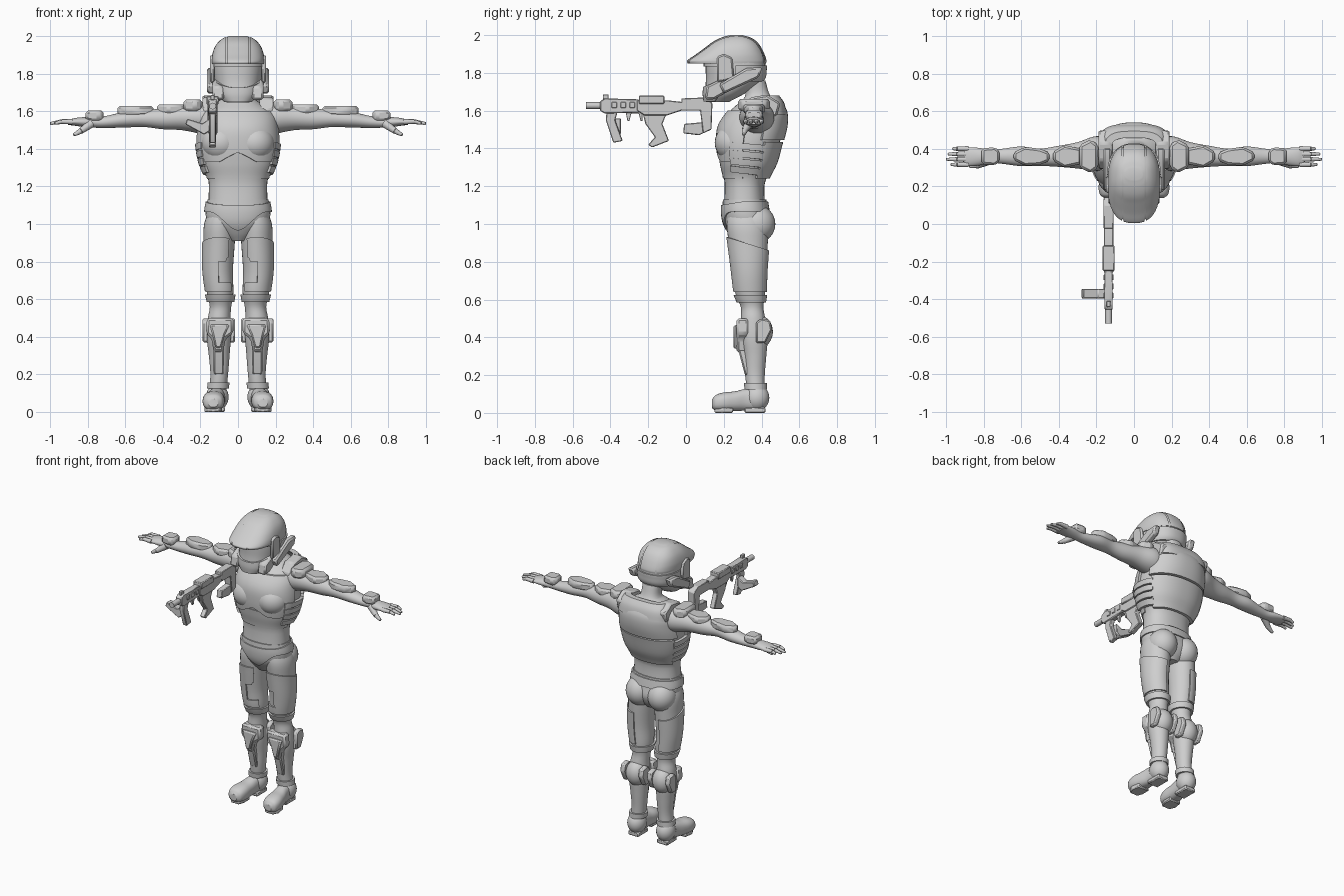
import bpy, bmesh
from math import sin, cos, radians, copysign
from mathutils import Vector, Matrix

if "Cube" in bpy.data.objects:
    bpy.data.objects.remove(bpy.data.objects["Cube"])

grey = bpy.data.materials.new("light grey")
grey.use_nodes = True
grey.diffuse_color = (0.62, 0.62, 0.62, 1)
grey.node_tree.nodes["Principled BSDF"].inputs["Base Color"].default_value = grey.diffuse_color


def finish(name, bm, mirror=False, bevel=0):
    bmesh.ops.recalc_face_normals(bm, faces=bm.faces)
    me = bpy.data.meshes.new(name)
    bm.to_mesh(me)
    bm.free()
    me.materials.append(grey)
    me.shade_smooth()
    me.set_sharp_from_angle(angle=radians(35))
    ob = bpy.data.objects.new(name, me)
    bpy.context.collection.objects.link(ob)
    if bevel:
        mod = ob.modifiers.new("Bevel", "BEVEL")
        mod.width, mod.segments = bevel, 1
    if mirror:
        ob.modifiers.new("Mirror", "MIRROR").use_mirror_merge = False
    return ob


def place(axis, t, u, v):
    return [(t, u, v), (u, t, v), (u, v, t)][axis]


def at(rings, t):
    """Smoothly interpolated (centre u, centre v, radius u, radius v) at t."""
    i = max(j for j in range(len(rings) - 1) if j == 0 or rings[j][0] <= t)

    def slope(j, k):
        a, b = rings[max(j - 1, 0)], rings[min(j + 1, len(rings) - 1)]
        return (b[k] - a[k]) / (b[0] - a[0])
    a, b = rings[i], rings[i + 1]
    h = b[0] - a[0]
    s = min(max((t - a[0]) / h, 0), 1)
    w = s * s * (3 - 2 * s)
    return [a[k] + (b[k] - a[k]) * w + h * s * (1 - s) * ((1 - s) * slope(i, k) - s * slope(i + 1, k))
            for k in range(1, 5)]


def point(rings, axis, t, deg, grow, power):
    cu, cv, ru, rv = at(rings, t)
    c, s = cos(radians(deg)), sin(radians(deg))
    u = cu + max(ru + grow, 0.002) * copysign(abs(c) ** (2 / power), c)
    v = cv + max(rv + grow, 0.002) * copysign(abs(s) ** (2 / power), s)
    return place(axis, t, u, v)


def loft(name, rings, axis=2, power=2, grow=0, n=32, sub=5, mirror=False, slits=()):
    bm = bmesh.new()
    ts = [a[0] + (b[0] - a[0]) * k / sub for a, b in zip(rings, rings[1:]) for k in range(sub)]
    loops = [[bm.verts.new(point(rings, axis, t, 360 * j / n, grow, power)) for j in range(n)]
             for t in ts + [rings[-1][0]]]
    for a, b in zip(loops, loops[1:]):
        for j in range(n):
            bm.faces.new((a[j - 1], a[j], b[j], b[j - 1]))
    bm.faces.new(loops[0])
    bm.faces.new(loops[-1])
    # optional lengthwise grooves
    for x in slits:
        for e in (x - 0.004, x + 0.004):
            bmesh.ops.bisect_plane(bm, geom=bm.verts[:] + bm.edges[:] + bm.faces[:],
                                   plane_co=(e, 0, 0), plane_no=(1, 0, 0))
        cut = [f for f in bm.faces if abs(f.calc_center_median().x - x) < 0.004]
        bmesh.ops.delete(bm, geom=cut, context="FACES")
    return finish(name, bm, mirror)


def shell(name, rings, arc, lo, hi, grow=0.01, thick=0.025, axis=2, power=2, n=36, m=10, mirror=False):
    """Armour plate that follows a loft; lo and hi may depend on the angle."""
    bm = bmesh.new()
    layers = []
    for g in (grow, grow - thick):
        grid = []
        for i in range(n + 1):
            d = arc[0] + (arc[1] - arc[0]) * i / n
            l, h = (f(d) if callable(f) else f for f in (lo, hi))
            grid.append([bm.verts.new(point(rings, axis, l + (h - l) * j / m, d, g, power))
                         for j in range(m + 1)])
        layers.append(grid)
    for g in layers:
        for i in range(n):
            for j in range(m):
                bm.faces.new((g[i][j], g[i + 1][j], g[i + 1][j + 1], g[i][j + 1]))
    rim = [(i, 0) for i in range(n)] + [(n, j) for j in range(m)]
    rim += [(i, m) for i in range(n, 0, -1)] + [(0, j) for j in range(m, 0, -1)]
    p, q = layers
    for (a, b), (c, d) in zip(rim, rim[1:] + rim[:1]):
        bm.faces.new((p[a][b], p[c][d], q[c][d], q[a][b]))
    bmesh.ops.remove_doubles(bm, verts=bm.verts, dist=0.0001)
    return finish(name, bm, mirror)


def prism(name, pts, axis, lo, hi, bevel=0.005, mirror=False):
    bm = bmesh.new()
    a, b = ([bm.verts.new(place(axis, t, *p)) for p in pts] for t in (lo, hi))
    bm.faces.new(a)
    bm.faces.new(b)
    for j in range(len(pts)):
        bm.faces.new((a[j - 1], a[j], b[j], b[j - 1]))
    return finish(name, bm, mirror, bevel)


def box(name, x, y, z, bevel=0.005, mirror=False):
    return prism(name, [(x[0], y[0]), (x[1], y[0]), (x[1], y[1]), (x[0], y[1])], 2, *z, bevel, mirror)


def ball(name, centre, radii, mirror=False):
    bm = bmesh.new()
    bmesh.ops.create_uvsphere(bm, u_segments=28, v_segments=16, radius=1,
                              matrix=Matrix.Translation(centre) @ Matrix.Diagonal((*radii, 1)))
    return finish(name, bm, mirror)


def rod(name, p, q, r, s, mirror=False, bevel=0):
    p, q = Vector(p), Vector(q)
    bm = bmesh.new()
    turn = (q - p).to_track_quat("Z", "Y").to_matrix().to_4x4()
    bmesh.ops.create_cone(bm, cap_ends=True, segments=12, radius1=r, radius2=s, depth=(q - p).length,
                          matrix=Matrix.Translation((p + q) / 2) @ turn)
    return finish(name, bm, mirror, bevel)


def front(d):
    """1 at the front of a ring, 0 at its sides, -1 at the back."""
    return -sin(radians(d))


# Torso and vest
torso = [(1.08, 0, .31, .16, .11), (1.2, 0, .31, .155, .105), (1.25, 0, .315, .162, .115),
         (1.32, 0, .325, .19, .14), (1.42, 0, .333, .208, .16), (1.52, 0, .35, .202, .168),
         (1.6, 0, .375, .18, .14), (1.65, 0, .385, .11, .095), (1.68, 0, .38, .068, .066),
         (1.76, 0, .36, .06, .06)]
loft("torso", torso, power=2.3)
shell("abdomen_plate", torso, (-175, -5), 1.24, lambda d: 1.37 - .01 * front(d), .006, power=2.3)
shell("chest_plate", torso, (-172, -8),
      lambda d: 1.33 + .05 * max(0, 1 - abs(d + 90) / 25), 1.6, .014, power=2.3)
ball("pectorals", (.09, .255, 1.43), (.105, .103, .1), True)
shell("lower_back_plate", torso, (25, 155), 1.24, 1.435, .018, power=2.3)
shell("upper_back_plate", torso, (18, 162), 1.445, 1.62, .02, power=2.3)
for k in range(4):
    z = 1.265 + .042 * k
    shell("rib_plate", torso, (-32, 28), lambda d: z - d * .0003, lambda d: z + .034 - d * .0003,
          .02, power=2.3, n=12, m=3, mirror=True)
collar = [(1.57, 0, .42, .19, .115), (1.64, 0, .415, .18, .105), (1.685, 0, .405, .15, .085)]
shell("collar", collar, (5, 175), 1.58, 1.68, 0, .035, power=3)
prism("shoulder_strap", [(.29, 1.61), (.34, 1.67), (.43, 1.685), (.5, 1.64), (.48, 1.57), (.3, 1.57)],
      0, .115, .19, .01, True)

# Pelvis
pelvis = [(.91, 0, .33, .05, .07), (.95, 0, .33, .11, .1), (1.0, 0, .325, .16, .122),
          (1.06, 0, .315, .172, .122), (1.13, 0, .31, .162, .115)]
loft("pelvis", pelvis, power=2.2)
ball("buttocks", (.083, .375, 1.0), (.092, .098, .1), True)
shell("belt_plate", pelvis, (-180, 180), lambda d: 1.065 - .1 * max(0, front(d)) ** 8,
      lambda d: 1.12 - .02 * max(0, front(d)), .008, n=60, power=2.2)

# Legs
leg = [(.11, .108, .37, .046, .046), (.2, .1, .365, .047, .052), (.3, .1, .365, .055, .06),
       (.4, .102, .36, .064, .072), (.5, .1, .355, .06, .064), (.56, .093, .35, .057, .06),
       (.63, .095, .34, .07, .078), (.75, .104, .335, .077, .088), (.9, .1, .33, .083, .103),
       (1.0, .096, .325, .084, .11), (1.08, .08, .32, .07, .095)]
loft("leg", leg, mirror=True)
shell("thigh_plate", leg, (-125, 95),
      lambda d: .64 if d > -88 else .8 if d > -118 else .82,
      lambda d: .895 + .035 * front(d), .009, mirror=True, n=50)
shell("thigh_lower_plate", leg, (-140, -80), .64, .69, .009, mirror=True)
shell("knee_band", leg, (-180, 180), .585, .625, .012, mirror=True, m=3)
shell("boot_cuff", leg, (-180, 180), .125, .158, .012, mirror=True, m=3)
prism("knee_pad", [(.025, .5), (.165, .5), (.17, .42), (.14, .39), (.13, .32), (.08, .32), (.065, .39), (.025, .42)],
      1, .268, .33, .012, True)
prism("knee_crest", [(.045, .465), (.15, .465), (.135, .41), (.12, .34), (.09, .34), (.07, .41)],
      1, .252, .29, .008, True)
prism("shin_guard", [(.265, .42), (.275, .34), (.312, .2), (.33, .2), (.345, .42)], 0, .075, .13, .008, True)
ball("calf_guard", (.1, .39, .43), (.07, .07, .085), True)
pod = [(.37, .37), (.37, .48), (.4, .5), (.445, .49), (.455, .44), (.42, .37)]
prism("outer_knee_pod", pod, 0, .155, .188, .008, True)
prism("inner_knee_pod", pod, 0, .015, .05, .008, True)

# Boots
boot = [(.137, .132, .048, .025, .022), (.155, .132, .053, .048, .04), (.2, .13, .058, .058, .05),
        (.26, .124, .062, .052, .052), (.32, .115, .07, .045, .058), (.4, .11, .07, .045, .058)]
loft("boot", boot, axis=1, power=2.4, mirror=True)
ball("boot_heel", (.11, .375, .08), (.06, .066, .07), True)
prism("toe_sole", [(.085, .19), (.1, .15), (.16, .15), (.18, .19), (.17, .25), (.085, .25)], 2, 0, .03, .006, True)
box("heel_sole", (.07, .15), (.31, .42), (0, .03), .006, True)

# Arms
arm = [(.1, .37, 1.55, .08, .09), (.2, .375, 1.565, .092, .085), (.3, .365, 1.565, .07, .066),
       (.4, .36, 1.56, .056, .056), (.5, .355, 1.56, .046, .044), (.6, .36, 1.555, .052, .042),
       (.7, .36, 1.543, .04, .032), (.76, .36, 1.54, .035, .028), (.82, .358, 1.542, .046, .026),
       (.87, .358, 1.543, .05, .02), (.905, .358, 1.54, .046, .013)]
loft("arm", arm, axis=0, mirror=True)
for k, reach in enumerate((.965, .99, 1.0, .975)):
    y = .4 - .028 * k
    rod("finger", (.88, y, 1.543), (.94, y, 1.545), .014, .012, True)
    rod("fingertip", (.938, y, 1.545), (reach, y, 1.534), .012, .007, True, .003)
rod("thumb_base", (.78, .335, 1.535), (.835, .31, 1.495), .024, .016, True)
rod("thumb_tip", (.832, .312, 1.497), (.875, .305, 1.472), .016, .008, True, .004)
prism("shoulder_pad", [(.19, .3), (.23, .27), (.29, .3), (.29, .42), (.23, .45), (.19, .42)],
      2, 1.6, 1.662, .014, True)
prism("upper_arm_pad", [(.28, .32), (.37, .3), (.43, .335), (.43, .385), (.37, .42), (.28, .4)],
      2, 1.585, 1.635, .012, True)
prism("forearm_pad", [(.45, .335), (.5, .315), (.58, .31), (.64, .34), (.64, .38), (.58, .41), (.5, .4), (.45, .38)],
      2, 1.575, 1.628, .012, True)
prism("wrist_pad", [(.715, .33), (.74, .312), (.81, .318), (.81, .402), (.74, .408), (.715, .39)],
      2, 1.55, 1.603, .012, True)

# Helmet
dome = [(1.85, 0, .216, .138, .208), (1.865, 0, .216, .14, .21), (1.9, 0, .235, .137, .18),
        (1.94, 0, .252, .124, .143), (1.97, 0, .26, .102, .11), (1.99, 0, .265, .075, .07),
        (2.0, 0, .265, .045, .03)]
loft("helmet_dome", dome, power=2.5, n=48, slits=(-.06, .06))
loft("helmet_liner", dome, power=2.5, n=48, grow=-.008)
skull = [(1.645, 0, .165, .06, .06), (1.69, 0, .205, .1, .105), (1.76, 0, .255, .126, .15),
         (1.82, 0, .262, .134, .158), (1.87, 0, .262, .134, .158)]
loft("helmet_shell", skull, power=2.3)
shell("jaw_guard", skull, (-170, -10), 1.648, lambda d: 1.79 - .065 * front(d), .012, power=2.3)
shell("visor_frame", skull, (-170, -10), 1.835, 1.862, .01, power=2.3, m=3)
shell("neck_guard", skull, (0, 180), 1.755, 1.84, .008, power=2.3)
prism("ear_strap", [(.175, 1.74), (.32, 1.825), (.405, 1.83), (.385, 1.775), (.2, 1.69)], 0, .12, .165, .01, True)
prism("cheek_pad", [(.1, 1.66), (.11, 1.73), (.18, 1.765), (.21, 1.75), (.21, 1.695), (.15, 1.66)],
      0, .075, .135, .01, True)
prism("temple_plate", [(.165, 1.75), (.165, 1.885), (.2, 1.9), (.245, 1.88), (.255, 1.77)], 0, .125, .15, .008, True)

# Rifle
cx = -.135


def gun_part(name, half, pts, bevel=.004):
    prism(name, pts, 0, cx - half, cx + half, bevel)


rod("muzzle", (cx, -.53, 1.627), (cx, -.44, 1.627), .018, .018)
gun_part("handguard", .022, [(-.455, 1.6), (-.455, 1.65), (-.43, 1.665), (-.25, 1.66), (-.25, 1.59), (-.43, 1.585)])
gun_part("receiver", .025, [(-.26, 1.6), (-.26, 1.655), (-.1, 1.655), (-.01, 1.645), (-.01, 1.605), (-.1, 1.575), (-.22, 1.575)])
box("top_rail", (cx - .032, cx + .032), (-.25, -.115), (1.635, 1.68))
box("front_sight", (cx - .01, cx + .01), (-.44, -.41), (1.66, 1.685), .002)
for k in range(3):
    y = -.395 + .048 * k
    box("handguard_rib", (cx - .027, cx + .027), (y, y + .03), (1.615, 1.645), .003)
gun_part("foregrip", .016, [(-.42, 1.6), (-.36, 1.6), (-.375, 1.55), (-.335, 1.44), (-.385, 1.43), (-.425, 1.55)])
prism("side_magazine", [(-.15, 1.56), (-.15, 1.495), (-.18, 1.475), (-.28, 1.53), (-.27, 1.56), (-.19, 1.535)],
      1, -.395, -.345, .004)
gun_part("trigger_guard", .008, [(-.32, 1.595), (-.23, 1.595), (-.23, 1.545), (-.24, 1.545), (-.25, 1.585), (-.29, 1.585), (-.3, 1.545), (-.31, 1.545)], .002)
gun_part("pistol_grip", .018, [(-.23, 1.59), (-.1, 1.59), (-.125, 1.53), (-.09, 1.44), (-.18, 1.405), (-.2, 1.42), (-.165, 1.46), (-.215, 1.53)])
gun_part("stock", .026, [(-.025, 1.6), (-.025, 1.665), (.1, 1.67), (.14, 1.64), (.135, 1.5), (.09, 1.48), (.075, 1.6)])
gun_part("stock_toe", .02, [(-.015, 1.48), (-.01, 1.53), (.1, 1.54), (.13, 1.5), (.07, 1.47)])
